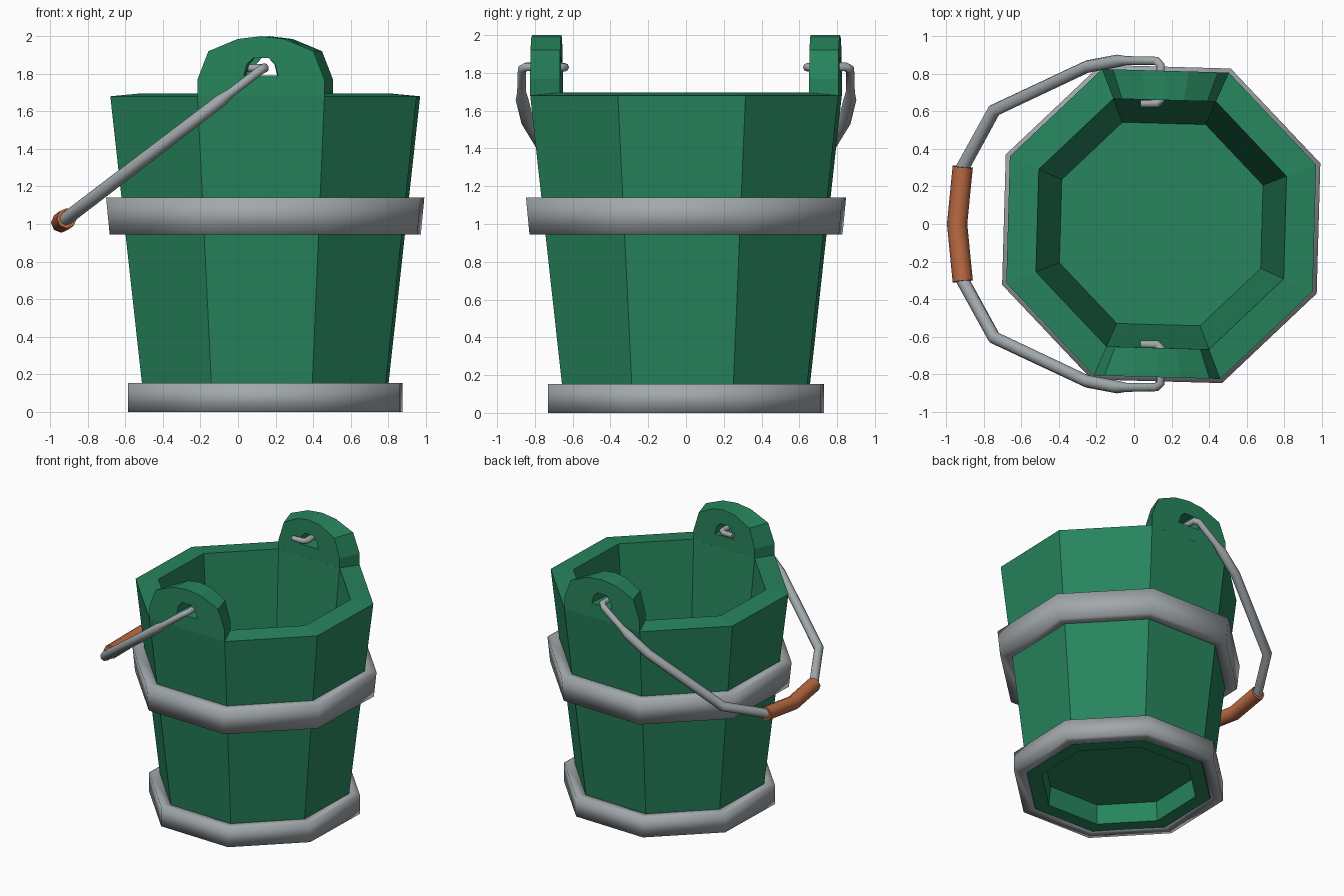
import bpy, bmesh, math
from mathutils import Vector

if "Cube" in bpy.data.objects:
    bpy.data.objects.remove(bpy.data.objects["Cube"])

CX, ROT, N = 0.145, math.radians(-1.6), 8


def material(name, rgb):
    m = bpy.data.materials.new(name)
    m.diffuse_color = (*rgb, 1)
    m.use_nodes = True
    m.node_tree.nodes["Principled BSDF"].inputs["Base Color"].default_value = m.diffuse_color
    return m


GREEN = material("green_wood", (0.02, 0.235, 0.11))
GREY = material("grey_metal", (0.36, 0.39, 0.41))
ORANGE = material("orange_grip", (0.50, 0.145, 0.055))


def finish(bm, name, mat, smooth=False, placed=True):
    bmesh.ops.recalc_face_normals(bm, faces=bm.faces[:])
    for f in bm.faces:
        f.smooth = smooth
    me = bpy.data.meshes.new(name)
    bm.to_mesh(me)
    bm.free()
    me.materials.append(mat)
    ob = bpy.data.objects.new(name, me)
    bpy.context.collection.objects.link(ob)
    if placed:
        ob.location.x = CX
        ob.rotation_euler.z = ROT
    return ob


def octagon_lathe(name, profile, mat, closed=False, smooth=False):
    """Eight-sided turned shape; an open profile is capped at both ends."""
    bm = bmesh.new()
    rings = []
    for r, z in profile:
        angs = [math.radians(22.5 + 360 / N * i) for i in range(N)]
        rings.append([bm.verts.new((r * math.cos(a), r * math.sin(a), z)) for a in angs])
    pairs = list(zip(rings, rings[1:]))
    if closed:
        pairs.append((rings[-1], rings[0]))
    else:
        bm.faces.new(rings[0])
        bm.faces.new(rings[-1])
    for a, b in pairs:
        for i in range(N):
            j = (i + 1) % N
            bm.faces.new((a[i], a[j], b[j], b[i]))
    return finish(bm, name, mat, smooth)


def mirrored(half):
    """Half outline from bottom right to top, mirrored over x = 0."""
    return half + [(-x, z) for x, z in reversed(half) if x > 0]


def ear(name, side):
    """Wedge-shaped lug with an arched hole."""
    outer = mirrored([(0.338, 1.68), (0.338, 1.77), (0.28, 1.92), (0.125, 1.985), (0, 2.0)])
    hole = mirrored([(0.092, 1.79), (0.075, 1.85), (0.04, 1.885)])
    bm = bmesh.new()
    layers = []
    for y, s, hs in ((0.816, 1, 1), (0.66, 0.81, 0.9)):
        loops = [[bm.verts.new((x * k, side * y, z)) for x, z in pts]
                 for pts, k in ((outer, s), (hole, hs))]
        edges = [bm.edges.new((lp[i - 1], lp[i])) for lp in loops for i in range(len(lp))]
        bmesh.ops.triangle_fill(bm, edges=edges, use_beauty=True)
        layers.append(loops)
    for a, b in zip(*layers):
        for i in range(len(a)):
            bm.faces.new((a[i - 1], a[i], b[i], b[i - 1]))
    bmesh.ops.dissolve_limit(bm, angle_limit=0.01, verts=bm.verts[:], edges=bm.edges[:])
    return finish(bm, name, GREEN)


def tube(name, path, mat, sides=8):
    """Round rod through (x, y, z, radius) points."""
    bm = bmesh.new()
    pts = [Vector(p[:3]) for p in path]
    rings, ref = [], None
    for i, p in enumerate(pts):
        d0 = (p - pts[i - 1]).normalized() if i else None
        d1 = (pts[i + 1] - p).normalized() if i < len(pts) - 1 else None
        t = ((d0 or d1) + (d1 or d0)).normalized()
        if ref is None:
            ref = t.orthogonal()
        ref = (ref - t * ref.dot(t)).normalized()
        v = t.cross(ref)
        ring = []
        for k in range(sides):
            a = 2 * math.pi * k / sides
            ring.append(bm.verts.new(p + (ref * math.cos(a) + v * math.sin(a)) * path[i][3]))
        rings.append(ring)
    for a, b in zip(rings, rings[1:]):
        for k in range(sides):
            j = (k + 1) % sides
            bm.faces.new((a[k], a[j], b[j], b[k]))
    caps = [bm.faces.new(rings[0]), bm.faces.new(rings[-1])]
    ob = finish(bm, name, mat, True, placed=False)
    for f in ob.data.polygons:
        if len(f.vertices) == sides:
            f.use_smooth = False
    return ob


# Wooden tub with raised floor and recessed underside
octagon_lathe("tub", [(0.56, 0.15), (0.575, 0), (0.685, 0), (0.883, 1.68),
                      (0.714, 1.695), (0.58, 0.25)], GREEN)

# Metal hoops
octagon_lathe("lower_hoop", [(0.69, 0), (0.783, 0), (0.783, 0.152), (0.69, 0.152)],
              GREY, closed=True, smooth=True)
octagon_lathe("upper_hoop", [(0.77, 0.945), (0.887, 0.945), (0.907, 1.14), (0.79, 1.14)],
              GREY, closed=True, smooth=True)

# Lugs carrying the handle
ear("front_ear", -1)
ear("back_ear", 1)


def on_bail(x, y, r):
    """Point in the tilted plane of the lowered handle."""
    return (x, y, 1.835 + (x - 0.14) * 0.765, r)


# Handle wires: hooked end inside, pin through the hole, then the sloping arm
for name, s in (("front_handle_wire", -1), ("back_handle_wire", 1)):
    tube(name, [(0.035, s * 0.64, 1.83, 0.02), (0.12, s * 0.64, 1.83, 0.022),
                (0.142, s * 0.66, 1.83, 0.024), (0.142, s * 0.845, 1.832, 0.024),
                on_bail(0.12, s * 0.868, 0.024), on_bail(-0.04, s * 0.87, 0.024),
                on_bail(-0.09, s * 0.868, 0.034), on_bail(-0.25, s * 0.838, 0.034),
                on_bail(-0.745, s * 0.605, 0.036), on_bail(-0.918, s * 0.29, 0.036)], GREY)

# Grip
tube("handle_grip", [on_bail(-0.912, -0.305, 0.054), on_bail(-0.942, 0, 0.054),
                     on_bail(-0.912, 0.305, 0.054)], ORANGE)
